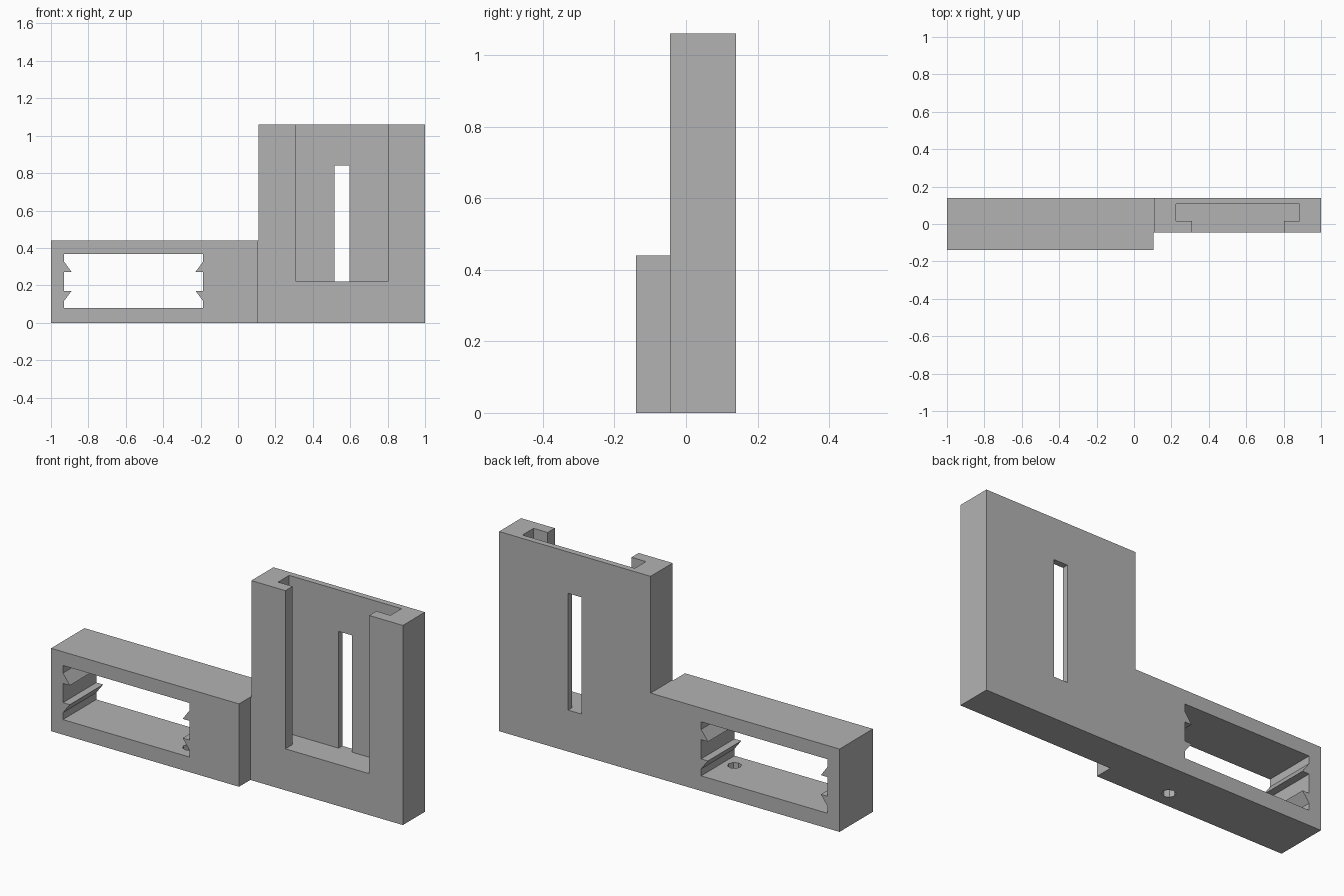
import bpy, bmesh, math
from mathutils import Vector

cube = bpy.data.objects.get("Cube")
if cube:
    bpy.data.objects.remove(cube, do_unlink=True)

# Single flat grey
grey = bpy.data.materials.new("plain grey")
grey.use_nodes = True
colour = (0.45, 0.45, 0.45, 1)
grey.diffuse_color = colour
grey.node_tree.nodes["Principled BSDF"].inputs["Base Color"].default_value = colour


def prism(name, points, start, end, axis="Y"):
    """Extrude an outline of (x, z) along Y, or of (x, y) along Z."""
    bm = bmesh.new()
    place = (lambda a, b: (a, start, b)) if axis == "Y" else (lambda a, b: (a, b, start))
    face = bm.faces.new([bm.verts.new(place(a, b)) for a, b in points])
    out = bmesh.ops.extrude_face_region(bm, geom=[face])
    step = Vector((0, end - start, 0) if axis == "Y" else (0, 0, end - start))
    moved = [v for v in out["geom"] if isinstance(v, bmesh.types.BMVert)]
    bmesh.ops.translate(bm, vec=step, verts=moved)
    bmesh.ops.recalc_face_normals(bm, faces=bm.faces)
    mesh = bpy.data.meshes.new(name)
    bm.to_mesh(mesh)
    bm.free()
    mesh.materials.append(grey)
    obj = bpy.data.objects.new(name, mesh)
    bpy.context.collection.objects.link(obj)
    return obj


def rect(a0, a1, b0, b1):
    return [(a0, b0), (a1, b0), (a1, b1), (a0, b1)]


def combine(target, tool, operation):
    mod = target.modifiers.new(operation, "BOOLEAN")
    mod.operation, mod.solver, mod.object = operation, "EXACT", tool
    bpy.context.view_layer.objects.active = target
    bpy.ops.object.modifier_apply(modifier=mod.name)
    bpy.data.objects.remove(tool, do_unlink=True)


BACK, FACE, FRONT = 0.14, -0.045, -0.14
ARM_TOP, TOP = 0.44, 1.06

# L-shaped plate, with the thicker arm in front of it
outline = [(-1, 0), (1, 0), (1, TOP), (0.11, TOP), (0.11, ARM_TOP), (-1, ARM_TOP)]
body = prism("bracket_body", outline, FACE, BACK)
combine(body, prism("arm_front", rect(-1, 0.104, 0, ARM_TOP), FRONT, 0.0), "UNION")

# Arm window with two gripping teeth on each end
left, right, low, high, tip = -0.93, -0.187, 0.08, 0.367, 0.04
teeth = [(0, 0.117), (tip, 0.17), (0, 0.17), (0, 0.272), (tip, 0.272), (0, 0.327)]
window = [(left, high), (left, low), (right, low)]
window += [(right - d, z) for d, z in teeth] + [(right, high)]
window[1:1] = [(left + d, z) for d, z in reversed(teeth)]
combine(body, prism("window_cutter", window, -0.3, 0.3), "DIFFERENCE")

# T-shaped sliding pocket, open at the top
pocket = [(0.31, -0.2), (0.802, -0.2), (0.802, 0.015), (0.885, 0.015),
          (0.885, 0.108), (0.225, 0.108), (0.225, 0.015), (0.31, 0.015)]
combine(body, prism("pocket_cutter", pocket, 0.22, 1.3, "Z"), "DIFFERENCE")

# Narrow slit through the back wall
combine(body, prism("slit_cutter", rect(0.515, 0.595, 0.22, 0.84), 0.06, 0.3), "DIFFERENCE")

# Small drilled hole in the floor of the window
ring = [(-0.25 + 0.034 * math.cos(i * math.tau / 8), -0.05 + 0.034 * math.sin(i * math.tau / 8))
        for i in range(8)]
combine(body, prism("hole_cutter", ring, -0.1, 0.15, "Z"), "DIFFERENCE")
